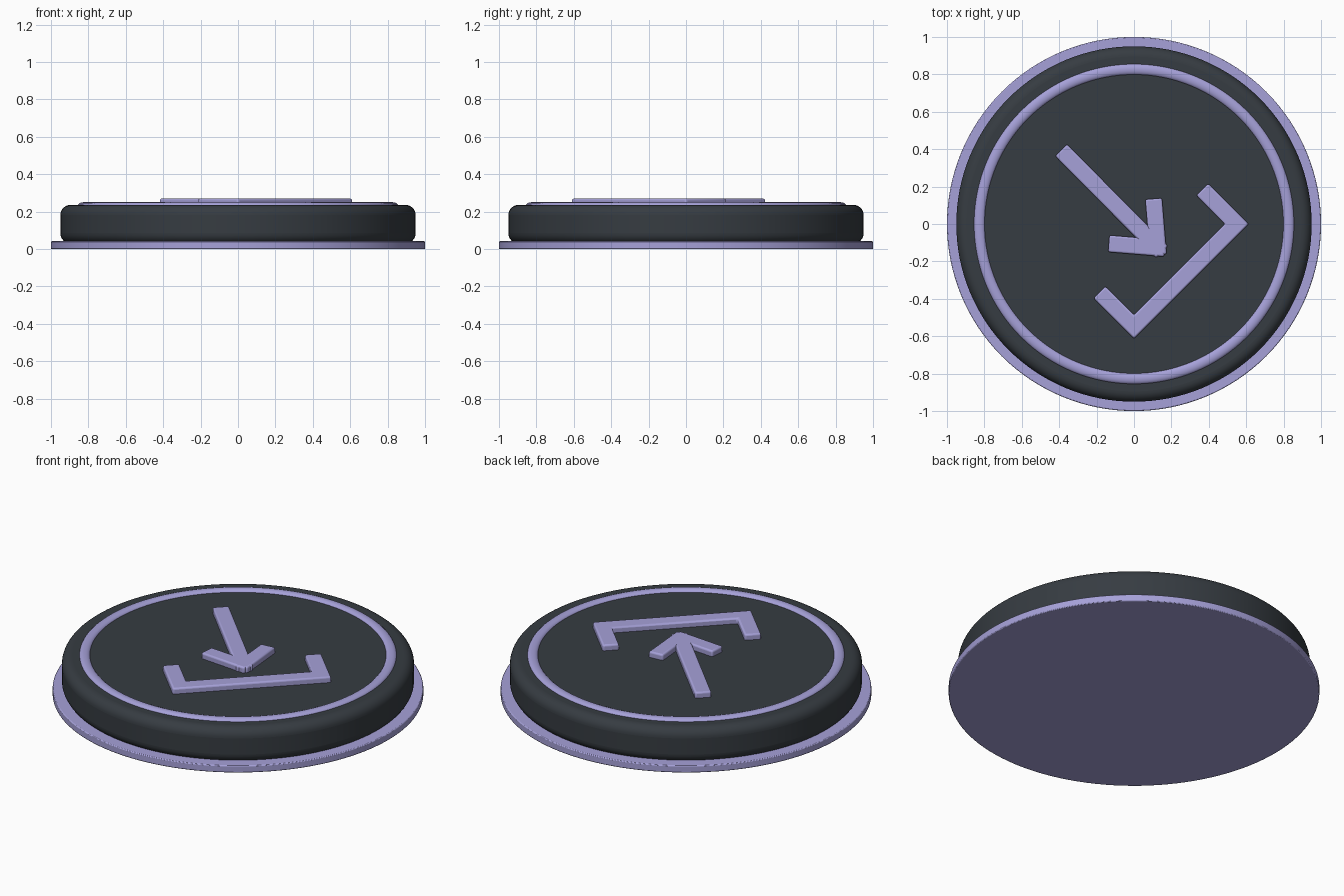
import bpy, bmesh, math
from mathutils import Vector

old = bpy.data.objects.get("Cube")
if old:
    bpy.data.objects.remove(old, do_unlink=True)


def material(name, rgb):
    m = bpy.data.materials.new(name)
    m.use_nodes = True
    m.diffuse_color = (*rgb, 1)
    m.node_tree.nodes["Principled BSDF"].inputs["Base Color"].default_value = (*rgb, 1)
    return m


LAVENDER = material("lavender", (0.38, 0.355, 0.69))
CHARCOAL = material("charcoal", (0.037, 0.045, 0.054))


def finish(bm, name, mat, bevel=0, segments=3):
    bmesh.ops.recalc_face_normals(bm, faces=bm.faces)
    mesh = bpy.data.meshes.new(name)
    bm.to_mesh(mesh)
    bm.free()
    mesh.materials.append(mat)
    ob = bpy.data.objects.new(name, mesh)
    bpy.context.collection.objects.link(ob)
    if bevel:
        mod = ob.modifiers.new("rounded_edges", "BEVEL")
        mod.width, mod.segments = bevel, segments
        mod.limit_method = "ANGLE"
        mod.angle_limit = math.radians(40)
    bpy.ops.object.select_all(action="DESELECT")
    ob.select_set(True)
    bpy.context.view_layer.objects.active = ob
    bpy.ops.object.shade_smooth_by_angle(angle=math.radians(35))
    return ob


def disc(name, mat, radius, z0, z1, bevel, segments):
    bm = bmesh.new()
    bmesh.ops.create_cone(bm, cap_ends=True, segments=128, radius1=radius,
                          radius2=radius, depth=z1 - z0)
    bmesh.ops.translate(bm, verts=bm.verts, vec=(0, 0, (z0 + z1) / 2))
    return finish(bm, name, mat, bevel, segments)


def stroke(name, path, width=0.09, z0=0.22, z1=0.27):
    """Raised bar of constant width along a path, with mitred corners."""
    pts = [Vector(p) for p in path]
    left, right = [], []
    for i, p in enumerate(pts):
        a = (p - pts[i - 1]).normalized() if i else (pts[1] - p).normalized()
        b = (pts[i + 1] - p).normalized() if i < len(pts) - 1 else a
        na, nb = Vector((-a.y, a.x)), Vector((-b.y, b.x))
        off = (na + nb) * (width / 2 / (1 + na.dot(nb)))
        left.append(p + off)
        right.append(p - off)
    bm = bmesh.new()
    face = bm.faces.new([bm.verts.new((p.x, p.y, z0)) for p in left + right[::-1]])
    side = bmesh.ops.extrude_face_region(bm, geom=[face])["geom"]
    top = [v for v in side if isinstance(v, bmesh.types.BMVert)]
    bmesh.ops.translate(bm, verts=top, vec=(0, 0, z1 - z0))
    return finish(bm, name, LAVENDER, 0.01)


# Base plate and rounded body
disc("base_plate", LAVENDER, 1.0, 0, 0.042, 0.005, 2)
disc("body", CHARCOAL, 0.95, 0.03, 0.236, 0.055, 8)

# Rounded trim ring on the top
bpy.ops.mesh.primitive_torus_add(major_radius=0.827, minor_radius=0.029,
                                 major_segments=128, minor_segments=16,
                                 location=(0, 0, 0.233))
ring = bpy.context.object
ring.name = "trim_ring"
ring.scale.z = 0.6
ring.data.materials.append(LAVENDER)
bpy.ops.object.shade_smooth()

# Arrow: shaft and two head arms mirrored across its diagonal
stroke("arrow_shaft", [(-0.39, 0.395), (0.15, -0.15)])
arm = [(0.105, 0.135), (0.13, -0.165)]
stroke("arrow_arm_left", arm)
stroke("arrow_arm_right", [(-y, -x) for x, y in arm])

# Tray bracket beneath the arrow
stroke("tray_bracket", [(0.365, 0.185), (0.55, 0), (0, -0.55), (-0.185, -0.365)])
